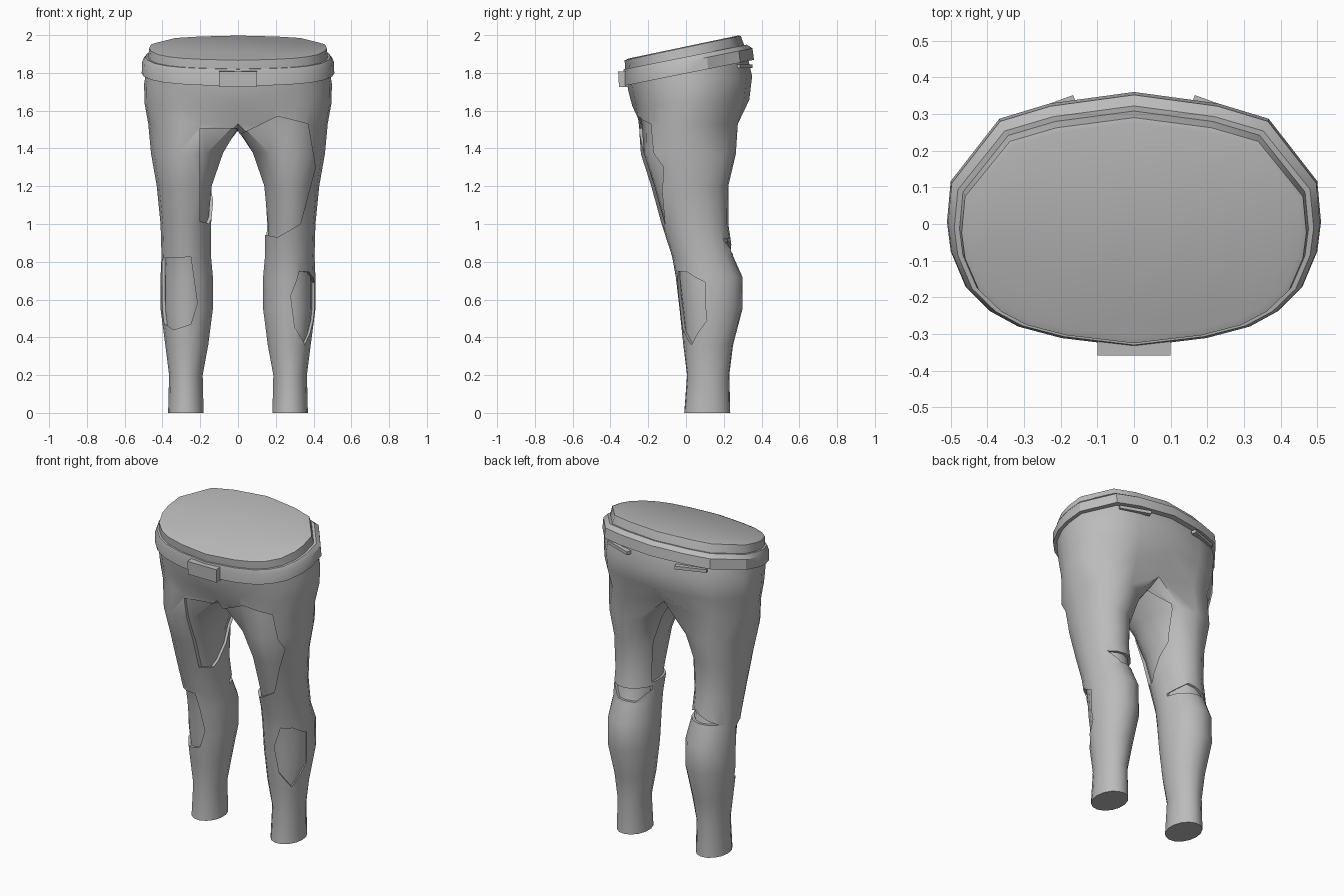
import bpy, bmesh, math
from mathutils import Vector

if "Cube" in bpy.data.objects:
    bpy.data.objects.remove(bpy.data.objects["Cube"])

cloth = bpy.data.materials.new("grey cloth")
cloth.use_nodes = True
GREY = (0.5, 0.5, 0.5, 1)
cloth.diffuse_color = GREY
cloth.node_tree.nodes["Principled BSDF"].inputs["Base Color"].default_value = GREY

# Half hip outline from front centre to back centre, in units of the half widths
HIP = [(0, -1), (.39, -.93), (.62, -.84), (.77, -.72), (.9, -.53), (.98, -.25),
       (1, -.02), (.98, .3), (.72, .79), (.45, .91), (0, 1)]

# Leg rows: height, inner x, outer x, front y, back y
LEG = [(0, .18, .37, -.01, .235), (.2, .185, .365, .005, .23), (.36, .155, .385, -.015, .25),
       (.55, .13, .41, -.035, .3), (.72, .13, .41, -.055, .3), (.83, .14, .405, -.075, .25),
       (1, .14, .41, -.13, .225), (1.2, .12, .43, -.185, .225), (1.37, .06, .46, -.24, .265)]

# Hip rows: height at y = 0, slope along y, half width, front y, back y
HIPS = [(1.53, 0, .475, -.27, .3), (1.64, .05, .495, -.285, .335), (1.74, .12, .497, -.305, .35),
        (1.85, .2, .48, -.32, .32), (1.935, .21, .47, -.325, .29), (1.94, .21, .457, -.305, .275)]
BELT = [(1.797, .2, .51, -.335, .36), (1.86, .2, .507, -.335, .352), (1.885, .2, .49, -.33, .322),
        (1.885, .2, .465, -.3, .29), (1.797, .2, .465, -.3, .3)]


def hip_row(z, slope, w, front, back):
    mid, half = (front + back) / 2, (back - front) / 2
    pts = [(w * x, mid + half * y) for x, y in HIP]
    return [Vector((x, y, z + slope * y)) for x, y in pts]


def leg_row(z, x0, x1, y0, y1):
    row = []
    for k in range(15):
        a = math.radians(-120 + 24 * k)
        row.append(Vector(((x0 + x1) / 2 + (x1 - x0) / 2 * math.cos(a),
                           (y0 + y1) / 2 + (y1 - y0) / 2 * math.sin(a), z)))
    return row


def loft(bm, a, b, closed):
    n = len(a)
    for k in range(n if closed else n - 1):
        j = (k + 1) % n
        bm.faces.new((a[k], a[j], b[j], b[k]))


def mirror_halves(bm):
    geom = bm.verts[:] + bm.edges[:] + bm.faces[:]
    copy = bmesh.ops.duplicate(bm, geom=geom)["geom"]
    for v in copy:
        if isinstance(v, bmesh.types.BMVert):
            v.co.x = -v.co.x
    bmesh.ops.remove_doubles(bm, verts=bm.verts[:], dist=.0005)


def finish(bm, name, material=cloth):
    bmesh.ops.recalc_face_normals(bm, faces=bm.faces[:])
    mesh = bpy.data.meshes.new(name)
    bm.to_mesh(mesh)
    bm.free()
    obj = bpy.data.objects.new(name, mesh)
    bpy.context.collection.objects.link(obj)
    mesh.materials.append(material)
    return obj


def select(obj):
    bpy.ops.object.select_all(action='DESELECT')
    obj.select_set(True)
    bpy.context.view_layer.objects.active = obj


def smooth(obj, degrees):
    select(obj)
    bpy.ops.object.shade_smooth_by_angle(angle=math.radians(degrees))


def trouser_body(name, inset):
    bm = bmesh.new()
    legs = [[bm.verts.new(p) for p in leg_row(*r)] for r in LEG]
    hips = [[bm.verts.new(p) for p in hip_row(*r)] for r in HIPS]
    # Tuck the centre in at the crotch and bridge it front to back
    hips[0][0].co.y, hips[0][-1].co.y = -.21, .22
    under = [bm.verts.new((0, y, 1.495)) for y in (.15, .06, -.05, -.14)]
    for a, b in zip(legs, legs[1:]):
        loft(bm, a, b, True)
    loft(bm, legs[-1], hips[0] + under, True)
    for a, b in zip(hips, hips[1:]):
        loft(bm, a, b, False)
    bm.faces.new(legs[0])
    mirror_halves(bm)
    # Close the waist with one flat face
    bmesh.ops.holes_fill(bm, edges=[e for e in bm.edges if e.is_boundary])
    bmesh.ops.recalc_face_normals(bm, faces=bm.faces[:])
    bm.normal_update()
    moves = [(v, v.normal * inset) for v in bm.verts]
    for v, m in moves:
        v.co -= m
    return finish(bm, name)


def cutter(points, side, start, end):
    """Prism over (side, z) points, running from start to end across that side."""
    u = Vector((*side, 0)).normalized()
    d = Vector((-u.y, u.x, 0))
    bm = bmesh.new()
    rings = [[bm.verts.new(u * a + d * t + Vector((0, 0, z))) for a, z in points]
             for t in (start, end)]
    loft(bm, *rings, True)
    for r in rings:
        bm.faces.new(r)
    obj = finish(bm, "tear_cutter")
    obj.hide_render = True
    return obj


trousers = trouser_body("trousers", 0)
lining = trouser_body("lining", .016)

# Torn openings that show the lining
tears = [
    # left thigh, front and inner side
    cutter([(.005, 1.47), (.21, 1.57), (.37, 1.53), (.41, 1.3), (.33, 1.0), (.21, .93),
            (.1, .95), (.005, 1.2)], (1, 0), -.6, .12),
    # right thigh, inner side
    cutter([(-.5, 1.51), (.1, 1.5), (.2, 1.4), (.13, 1.2), (-.02, 1.0), (-.5, 1.08)],
           (0, 1), .005, .2),
    # left knee, outer front
    cutter([(.17, .62), (.2, .75), (.27, .745), (.36, .69), (.36, .49), (.27, .36), (.2, .45)],
           (1, 1), -.6, -.11),
    # right knee, front
    cutter([(-.395, .82), (-.25, .825), (-.215, .58), (-.25, .47), (-.34, .44), (-.42, .49),
            (-.42, .75)], (1, 0), -.6, .08),
    # backs of the knees
    cutter([(.13, .92), (.36, .92), (.3, .85), (.2, .84)], (1, 0), .12, .5),
    cutter([(-.37, .84), (-.12, .84), (-.22, .91)], (1, 0), .12, .5),
]
for tear in tears:
    mod = trousers.modifiers.new("tear", 'BOOLEAN')
    mod.operation, mod.solver, mod.object = 'DIFFERENCE', 'EXACT', tear
    select(trousers)
    bpy.ops.object.modifier_apply(modifier=mod.name)
for tear in tears:
    bpy.data.objects.remove(tear)
smooth(trousers, 40)
smooth(lining, 40)

# Belt
bm = bmesh.new()
rows = [[bm.verts.new(p) for p in hip_row(*r)] for r in BELT]
for a, b in zip(rows, rows[1:] + rows[:1]):
    loft(bm, a, b, False)
mirror_halves(bm)
smooth(finish(bm, "belt"), 30)


def box(name, size, place, turn=(0, 0, 0)):
    bpy.ops.mesh.primitive_cube_add(size=1, location=place, rotation=turn)
    obj = bpy.context.object
    obj.name, obj.scale = name, size
    obj.data.materials.append(cloth)


# Buckle and back pocket welts
box("buckle", (.2, .05, .083), (0, -.332, 1.767), (math.radians(3), 0, 0))
for s, side in ((1, "left"), (-1, "right")):
    box(side + "_pocket_welt", (.19, .03, .02), (s * .25, .305, 1.835),
        (0, 0, math.radians(-20 * s)))
